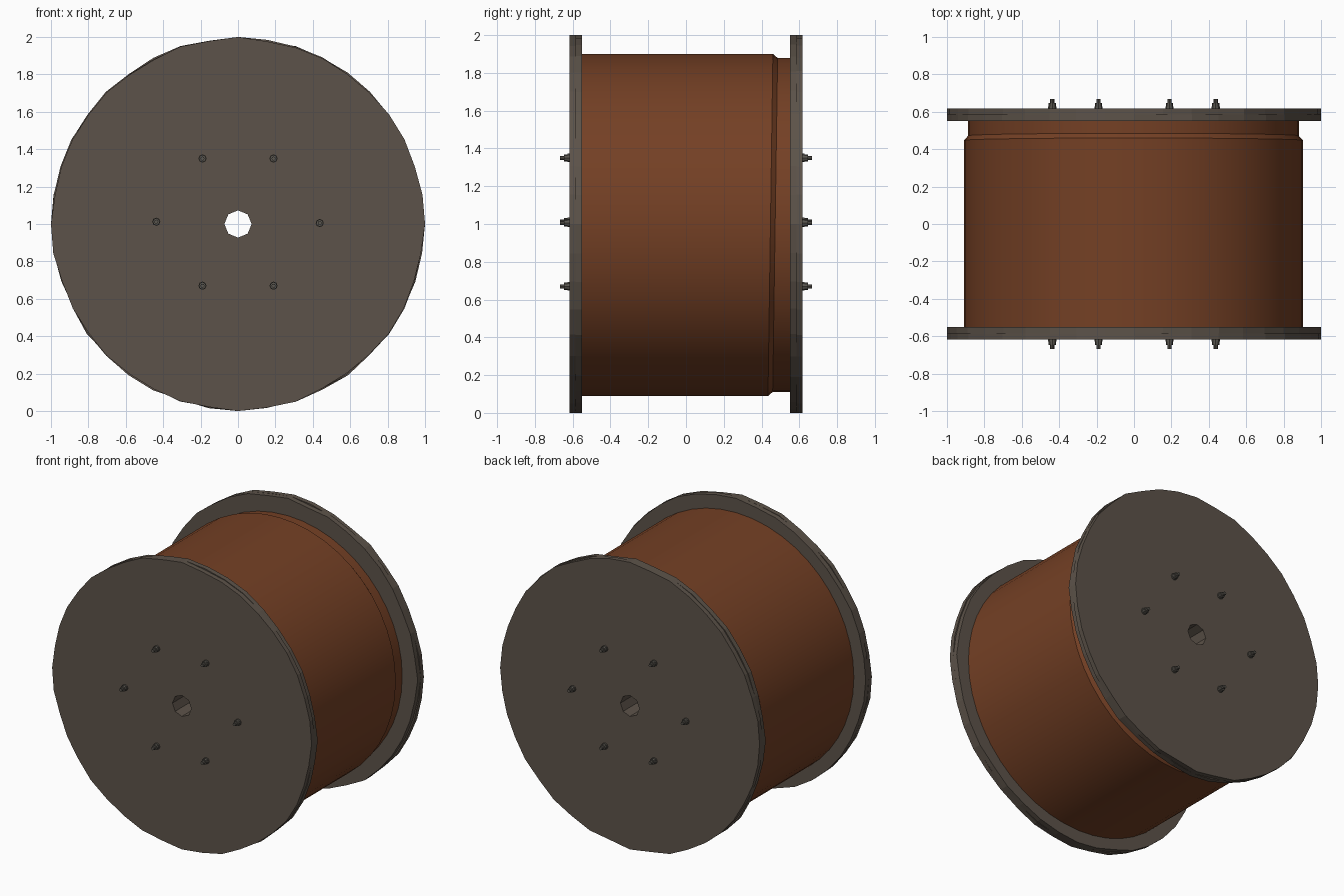
import bpy, bmesh, math, random

if "Cube" in bpy.data.objects:
    bpy.data.objects.remove(bpy.data.objects["Cube"])
random.seed(4)
PI = math.pi
CZ = 1.0  # height of the drum axis


def material(name, rgb):
    m = bpy.data.materials.new(name)
    m.diffuse_color = (*rgb, 1)
    m.use_nodes = True
    m.node_tree.nodes["Principled BSDF"].inputs["Base Color"].default_value = m.diffuse_color
    return m


WOOD = material("weathered grey brown", (0.108, 0.086, 0.067))
COPPER = material("copper brown", (0.175, 0.051, 0.018))
STEEL = material("dark steel", (0.10, 0.092, 0.078))


def lathe(name, rings, mat, closed=False, caps=False, smooth=False):
    """Skin a list of rings; each ring is a list of (radius, angle, y)."""
    bm = bmesh.new()
    vs = [[bm.verts.new((r * math.cos(a), y, r * math.sin(a))) for r, a, y in ring]
          for ring in rings]
    n = len(vs[0])
    pairs = list(zip(vs, vs[1:])) + ([(vs[-1], vs[0])] if closed else [])
    for p, q in pairs:
        for i in range(n):
            j = (i + 1) % n
            bm.faces.new((p[i], p[j], q[j], q[i]))
    if caps:
        bm.faces.new(vs[0])
        bm.faces.new(vs[-1])
    bmesh.ops.recalc_face_normals(bm, faces=bm.faces[:])
    me = bpy.data.meshes.new(name)
    bm.to_mesh(me)
    bm.free()
    me.materials.append(mat)
    ob = bpy.data.objects.new(name, me)
    bpy.context.collection.objects.link(ob)
    ob.location.z = CZ
    if smooth:
        bpy.context.view_layer.objects.active = ob
        ob.select_set(True)
        bpy.ops.object.shade_smooth_by_angle(angle=math.radians(35))
        ob.select_set(False)
    return ob


N = 40
ANG = [2 * PI * i / N for i in range(N)]


def octagon(a, r=0.073):
    return r * math.cos(PI / 8) / math.cos(a % (PI / 4) - PI / 8)


# flanges: two plank layers each, with slightly uneven rims
def flange_layer(name, y0, y1):
    rim = [1.0 if i % (N // 4) == 0 else random.uniform(0.986, 1.0) for i in range(N)]
    outer = lambda y: [(r, a, y) for r, a in zip(rim, ANG)]
    inner = lambda y: [(octagon(a), a, y) for a in ANG]
    lathe(name, [inner(y0), outer(y0), outer(y1), inner(y1)], WOOD, closed=True)


for side, s in (("front", -1), ("back", 1)):
    flange_layer(side + "_flange_inner_layer", s * 0.55, s * 0.585)
    flange_layer(side + "_flange_outer_layer", s * 0.585, s * 0.618)

# axle tube through the middle
lathe("axle_tube", [[(octagon(a), a, y) for a in ANG] for y in (-0.55, 0.55)], WOOD)

# wound cable, last layer stopping short of the back flange
step = lambda a, off: 0.447 + off + 0.013 * math.sin(a)
M = 48
CA = [2 * PI * i / M for i in range(M)]
cable = lathe("wound_cable", [
    [(0.906, a, -0.55) for a in CA],
    [(0.906, a, step(a, 0)) for a in CA],
    [(0.884, a, step(a, 0.025)) for a in CA],
    [(0.884, a, 0.55) for a in CA]], COPPER, caps=False, smooth=True)
cable.location.x = -0.003
cable.location.z = CZ - 0.005

# bolts: washer, nut and stud end on both flanges
BOLTS = [(-0.19, 1.35), (0.19, 1.35), (-0.19, 0.67), (0.19, 0.67), (-0.437, 1.012), (0.437, 1.005)]
PROFILE = [(0.022, 0.61), (0.022, 0.628), (0.019, 0.628), (0.019, 0.646),
           (0.011, 0.646), (0.011, 0.668)]
for side, s in (("front", -1), ("back", 1)):
    for k, (x, z) in enumerate(BOLTS):
        b = lathe(f"{side}_bolt_{k + 1}",
                  [[(r, 2 * PI * i / 8, s * y) for i in range(8)] for r, y in PROFILE],
                  STEEL, caps=True)
        b.location = (x, 0, z)
